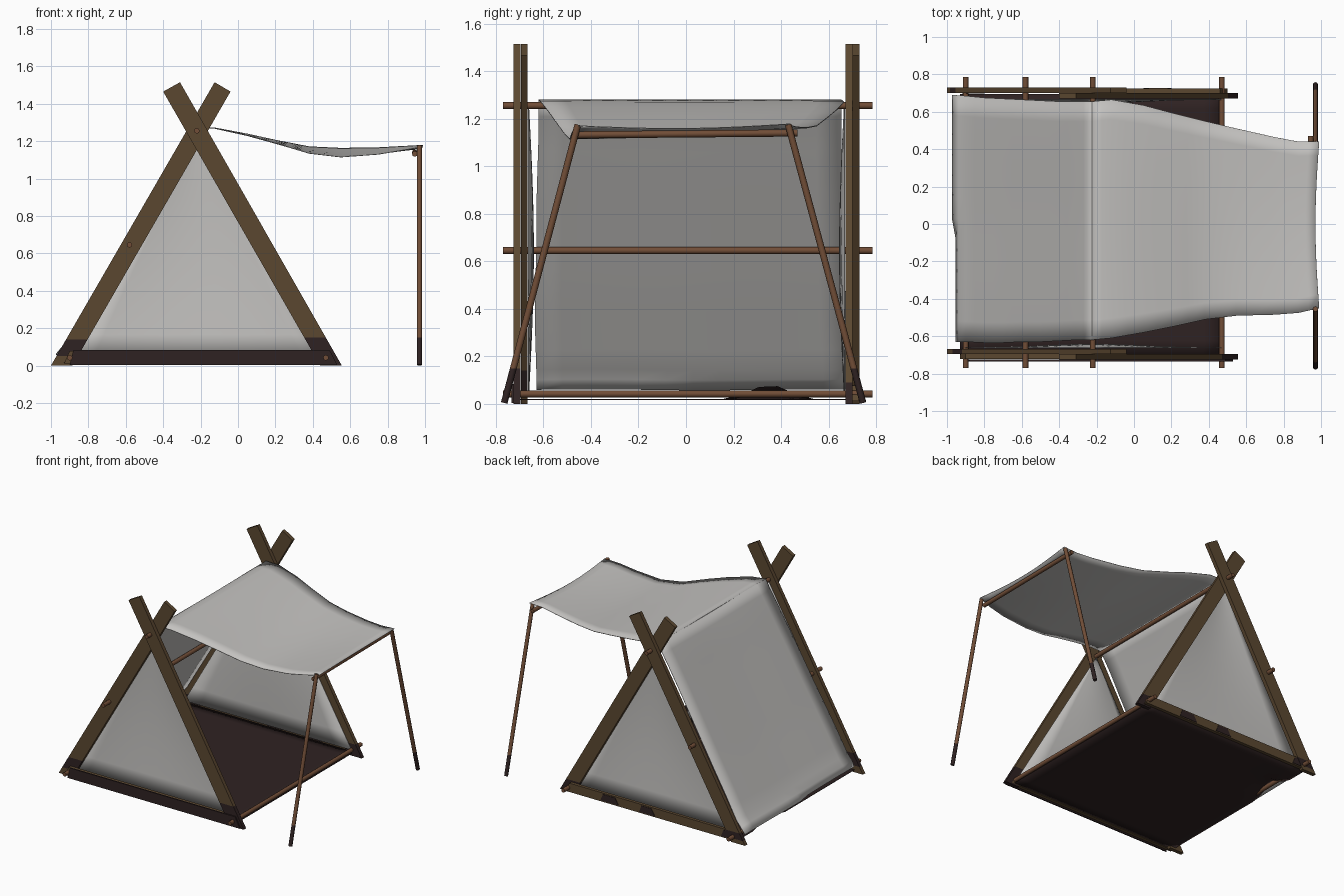
import bpy, bmesh, math
from mathutils import Vector

if "Cube" in bpy.data.objects:
    bpy.data.objects.remove(bpy.data.objects["Cube"])


def mat(name, rgb):
    m = bpy.data.materials.new(name)
    m.diffuse_color = (*rgb, 1)
    m.use_nodes = True
    m.node_tree.nodes["Principled BSDF"].inputs["Base Color"].default_value = m.diffuse_color
    return m


PLANK = mat("plank brown", (0.105, 0.064, 0.030))
POLE = mat("pole brown", (0.165, 0.075, 0.038))
DARK = mat("dark groundsheet", (0.028, 0.016, 0.016))
CLOTH = mat("canvas grey", (0.55, 0.54, 0.525))


def finish(name, bm, mats, smooth=False, dark=None):
    """Make an object; faces in the z band 'dark' get the second material."""
    if dark:
        for z in dark:
            if z > 0:
                bmesh.ops.bisect_plane(bm, geom=bm.verts[:] + bm.edges[:] + bm.faces[:],
                                       plane_co=(0, 0, z), plane_no=(0, 0, 1))
        for f in bm.faces:
            if dark[0] - 0.001 <= f.calc_center_median().z < dark[1]:
                f.material_index = 1
    me = bpy.data.meshes.new(name)
    bm.to_mesh(me)
    bm.free()
    ob = bpy.data.objects.new(name, me)
    bpy.context.collection.objects.link(ob)
    for m in mats:
        me.materials.append(m)
    if smooth:
        for p in me.polygons:
            p.use_smooth = len(p.vertices) == 4
    return ob


def board(name, outline, y0, y1, mats=(PLANK,), dark=None):
    """Extrude an x/z outline from y0 to y1."""
    bm = bmesh.new()
    f = bm.faces.new([bm.verts.new((x, y0, z)) for x, z in outline])
    ext = bmesh.ops.extrude_face_region(bm, geom=[f])
    for v in ext["geom"]:
        if isinstance(v, bmesh.types.BMVert):
            v.co.y = y1
    bmesh.ops.recalc_face_normals(bm, faces=bm.faces)
    return finish(name, bm, mats, dark=dark)


def rod(name, a, b, r=0.015, dark=None):
    """Eight-sided pole between two points."""
    a, b = Vector(a), Vector(b)
    d = b - a
    bm = bmesh.new()
    bmesh.ops.create_cone(bm, cap_ends=True, segments=8, radius1=r, radius2=r, depth=d.length)
    q = Vector((0, 0, 1)).rotation_difference(d)
    for v in bm.verts:
        v.co = q @ v.co + (a + b) / 2
    return finish(name, bm, (POLE, DARK), smooth=True, dark=dark)


def sheet(name, nu, nv, func, material, thick=0.004):
    """Cloth grid from a function of u, v, given a little thickness."""
    bm = bmesh.new()
    g = [[bm.verts.new(func(i / nu, j / nv)) for j in range(nv + 1)] for i in range(nu + 1)]
    for i in range(nu):
        for j in range(nv):
            bm.faces.new((g[i][j], g[i + 1][j], g[i + 1][j + 1], g[i][j + 1]))
    bmesh.ops.remove_doubles(bm, verts=bm.verts, dist=0.0005)
    bmesh.ops.recalc_face_normals(bm, faces=bm.faces)
    ob = finish(name, bm, (material,))
    for p in ob.data.polygons:
        p.use_smooth = True
    mod = ob.modifiers.new("thickness", "SOLIDIFY")
    mod.thickness = thick
    mod.offset = 0
    return ob


def along(rows, t):
    """Linear lookup in a list of rows, t from 0 to 1."""
    p = t * (len(rows) - 1)
    i = min(int(p), len(rows) - 2)
    return [a + (b - a) * (p - i) for a, b in zip(rows[i], rows[i + 1])]


# crossed end frames
LEAN_RIGHT = [(-1.0, 0), (-0.885, 0), (-0.04, 1.465), (-0.125, 1.515)]
LEAN_LEFT = [(0.555, 0), (0.44, 0), (-0.40, 1.465), (-0.31, 1.515)]
board("front_plank_leaning_right", LEAN_RIGHT, -0.695, -0.667, (PLANK, DARK), (0.05, 0.14))
board("front_plank_leaning_left", LEAN_LEFT, -0.725, -0.696, (PLANK, DARK), (0.0, 0.15))
board("back_plank_leaning_right", LEAN_RIGHT, 0.701, 0.73, (PLANK, DARK), (0.03, 0.08))
board("back_plank_leaning_left", LEAN_LEFT, 0.672, 0.70, (PLANK, DARK), (0.0, 0.09))

# bottom boards
BASE = [(-0.93, 0.012), (0.50, 0.012), (0.46, 0.078), (-0.90, 0.078)]
board("front_bottom_board", BASE, -0.722, -0.696)
board("back_bottom_board", BASE, 0.701, 0.725)
# groundsheet showing through on the back board
for k, (x0, x1) in enumerate([(-0.92, -0.80), (-0.25, -0.12), (0.05, 0.20)]):
    board(f"groundsheet_fold_{k}", [(x0, 0.02), (x1, 0.02), (x1 - 0.02, 0.07), (x0 + 0.03, 0.07)],
          0.698, 0.728, (DARK,))

# rails through the frames
for name, x, z in [("ridge_pole", -0.22, 1.255), ("middle_rail", -0.58, 0.645),
                   ("rear_bottom_rail", -0.90, 0.042), ("entry_bottom_rail", 0.47, 0.042)]:
    rod(name, (x, -0.77, z), (x, 0.785, z))

# awning poles
rod("awning_pole_front", (0.97, -0.765, 0.004), (0.97, -0.455, 1.175), 0.014, (0.0, 0.15))
rod("awning_pole_back", (0.97, 0.745, 0.004), (0.97, 0.43, 1.175), 0.014, (0.0, 0.15))
rod("awning_crossbar", (0.945, -0.46, 1.132), (0.945, 0.47, 1.14))

# roof: rear slope rows of x, z, low y, high y
SLOPE = [(-0.972, 0.06, -0.63, 0.69), (-0.90, 0.145, -0.63, 0.685), (-0.80, 0.31, -0.635, 0.675),
         (-0.70, 0.475, -0.635, 0.67), (-0.60, 0.645, -0.63, 0.665), (-0.50, 0.815, -0.63, 0.66),
         (-0.40, 0.985, -0.625, 0.655), (-0.31, 1.14, -0.62, 0.655), (-0.225, 1.278, -0.62, 0.655)]


def slope(u, v):
    x, z, lo, hi = along(SLOPE, u)
    y = lo + (hi - lo) * v
    if u < 0.01 and v < 0.45:  # curled hem
        x += 0.02
    return (x, y, z + 0.002 * math.sin(v * 9))


sheet("rear_canvas", 16, 12, slope, CLOTH)

# awning rows of x, low y, high y, z at low y, z at high y
AWNING = [(-0.225, -0.62, 0.655, 1.278, 1.278), (-0.12, -0.61, 0.665, 1.27, 1.27),
          (0.05, -0.58, 0.635, 1.232, 1.238), (0.20, -0.55, 0.595, 1.19, 1.205),
          (0.38, -0.51, 0.55, 1.135, 1.17), (0.55, -0.49, 0.51, 1.115, 1.162),
          (0.75, -0.485, 0.465, 1.13, 1.165), (0.88, -0.475, 0.44, 1.152, 1.172),
          (0.99, -0.45, 0.44, 1.17, 1.178)]


def awning(u, v):
    x, lo, hi, za, zb = along(AWNING, u)
    sag = math.sin(math.pi * v)
    return (x - 0.02 * sag * u, lo + (hi - lo) * v, za + (zb - za) * v - 0.015 * sag * u)


sheet("awning_canvas", 16, 12, awning, CLOTH)


# triangular end panels
def end_panel(name, y, inward):
    def f(u, v):
        lo, hi = -0.91 + 0.69 * v, 0.475 - 0.695 * v
        bulge = math.sin(math.pi * u) * math.sin(math.pi * v)
        return (lo + (hi - lo) * u, y + inward * 0.02 * bulge, 0.045 + 1.2 * v)
    sheet(name, 10, 10, f, CLOTH)


end_panel("front_end_canvas", -0.662, 1)
end_panel("back_end_canvas", 0.666, -1)


# groundsheet with a rumpled rear edge, and its flap over the front board
def floor(u, v):
    y = -0.70 + 1.395 * v
    bump = max(0, 1 - abs(y - 0.35) / 0.16) * max(0, 1 - u * 10)
    return (-0.93 + 1.405 * u, y, 0.018 + 0.07 * bump)


sheet("groundsheet", 14, 18, floor, DARK)
board("groundsheet_flap", [(-0.90, 0.004), (0.53, 0.004), (0.49, 0.083), (-0.88, 0.083)],
      -0.735, -0.7255, (DARK,))
